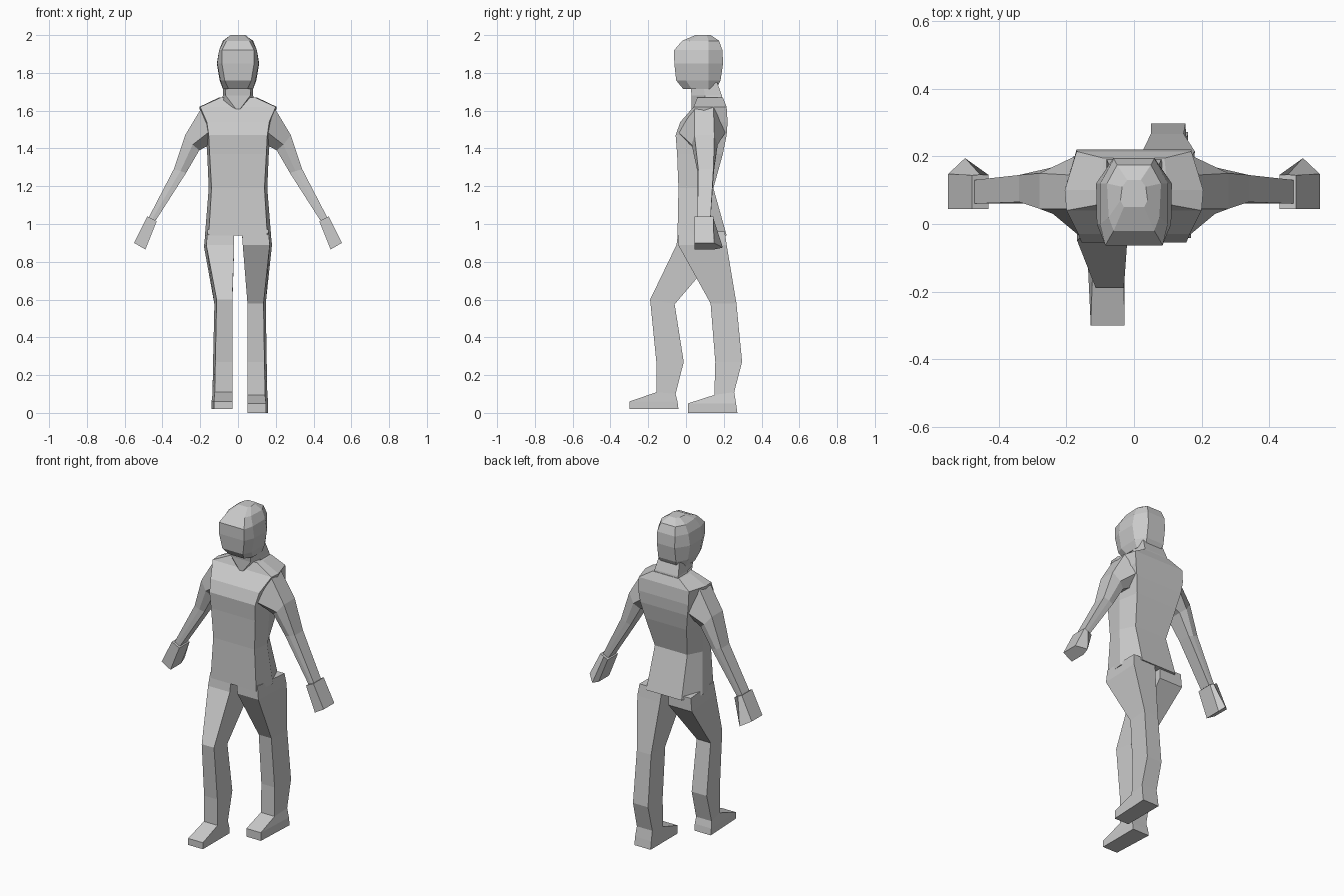
import bpy, bmesh


def loft(name, rings):
    """Skin a list of equal-length point rings and cap both ends."""
    bm = bmesh.new()
    loops = [[bm.verts.new(p) for p in r] for r in rings]
    n = len(rings[0])
    for a, b in zip(loops, loops[1:]):
        for i in range(n):
            j = (i + 1) % n
            bm.faces.new((a[i], a[j], b[j], b[i]))
    bm.faces.new(loops[0])
    bm.faces.new(loops[-1])
    bmesh.ops.recalc_face_normals(bm, faces=bm.faces)
    me = bpy.data.meshes.new(name)
    bm.to_mesh(me)
    bm.free()
    ob = bpy.data.objects.new(name, me)
    bpy.context.collection.objects.link(ob)
    return ob


def level(z, *half):
    """Symmetric horizontal ring from half-outline points, front to back."""
    return ([(x, y, z) for x, y in half]
            + [(-x, y, z) for x, y in reversed(half)])


# Torso
loft("torso", [
    level(0.94, (.155, -.045), (.175, .09), (.12, .215)),
    level(1.19, (.14, -.04), (.155, .06), (.11, .145)),
    level(1.37, (.15, -.047), (.163, .07), (.14, .195)),
    level(1.47, (.155, -.055), (.17, .08), (.16, .215)),
    level(1.54, (.165, -.03), (.19, .08), (.17, .22)),
    level(1.62, (.20, .04), (.205, .10), (.17, .215)),
    level(1.67, (.09, .06), (.10, .10), (.09, .195)),
])

# Neck, narrowing to a point at the throat
loft("neck", [
    level(1.61, (.012, .03), (.10, .10), (.09, .20)),
    level(1.68, (.065, .03), (.08, .10), (.08, .19)),
    level(1.75, (.07, .02), (.08, .09), (.07, .165)),
])

# Head
loft("head", [
    level(1.715, (.05, -.015), (.08, .03), (.08, .12), (.05, .16)),
    level(1.76, (.07, -.052), (.093, .00), (.097, .12), (.06, .183)),
    level(1.85, (.085, -.062), (.11, .00), (.112, .12), (.06, .196)),
    level(1.92, (.085, -.063), (.10, .00), (.10, .12), (.06, .193)),
    level(1.97, (.06, -.02), (.075, .02), (.08, .12), (.05, .175)),
    level(2.00, (.03, .05), (.04, .07), (.035, .11), (.02, .13)),
])


# Legs: each row is front y, front z, back y, back z, inner x, outer x
def leg(name, side, rows):
    loft(name, [[(side * a, yf, zf), (side * (b - .012), yf, zf),
                 (side * b, yb, zb), (side * a, yb, zb)]
                for yf, zf, yb, zb, a, b in rows])


leg("front_leg", -1, [
    (-.04, .97, .20, .96, .02, .172), (-.05, .89, .20, .88, .02, .18),
    (-.19, .60, -.06, .575, .03, .125), (-.157, .27, -.012, .27, .03, .132),
    (-.155, .11, -.055, .10, .03, .135), (-.30, .06, -.045, .06, .028, .14),
    (-.30, .02, -.04, .02, .028, .14)])
leg("back_leg", 1, [
    (-.04, .97, .205, .96, .02, .172), (-.042, .89, .215, .89, .025, .18),
    (.13, .58, .267, .58, .05, .147), (.155, .27, .297, .27, .05, .152),
    (.15, .095, .255, .11, .05, .155), (.01, .05, .265, .05, .05, .16),
    (.01, .00, .272, .00, .05, .16)])


# Arm rings: outer, middle and inner edges as (x, z, front y, back y)
def arm_ring(s, *edges):
    return ([(s * x, yf, z) for x, z, yf, yb in edges]
            + [(s * x, yb, z) for x, z, yf, yb in reversed(edges)])


for side, label in ((1, "left"), (-1, "right")):
    loft(label + "_arm", [
        arm_ring(side, (.19, 1.62, .045, .145), (.15, 1.49, -.045, .212), (.15, 1.42, .05, .15)),
        arm_ring(side, (.28, 1.47, .045, .15), (.24, 1.42, .03, .168), (.205, 1.39, .05, .15)),
        arm_ring(side, (.34, 1.29, .065, .145), (.305, 1.28, .06, .148), (.275, 1.27, .065, .145)),
        arm_ring(side, (.475, 1.03, .06, .13), (.455, 1.025, .06, .13), (.435, 1.02, .06, .13)),
    ])
    # Hand: slanted block whose rear side flares to a point at the bottom
    loft(label + "_hand", [
        [(side * x, y, z) for x, y, z in ring] for ring in (
            [(.48, .045, 1.04), (.43, .045, 1.015), (.43, .145, 1.015), (.455, .146, 1.028), (.48, .145, 1.04)],
            [(.55, .045, .90), (.49, .045, .865), (.49, .148, .865), (.50, .195, .875), (.55, .148, .90)])])
